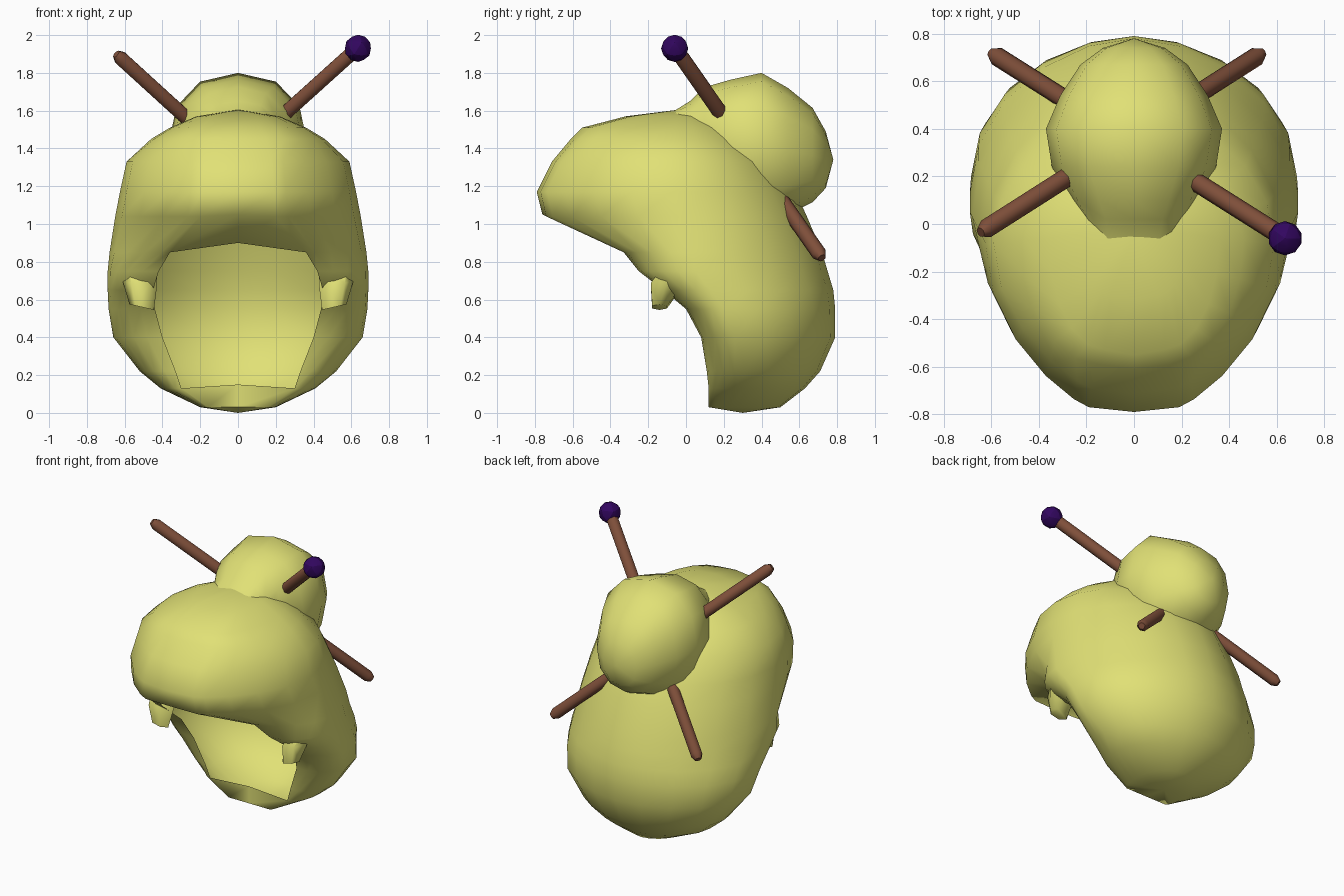
import bpy, bmesh, math
from mathutils import Vector

if "Cube" in bpy.data.objects:
    bpy.data.objects.remove(bpy.data.objects["Cube"])


def material(name, rgb):
    m = bpy.data.materials.new(name)
    m.diffuse_color = (*rgb, 1)
    m.use_nodes = True
    m.node_tree.nodes["Principled BSDF"].inputs["Base Color"].default_value = m.diffuse_color
    return m


YELLOW = material("straw yellow", (0.75, 0.75, 0.18))
BROWN = material("wood brown", (0.21, 0.078, 0.042))
PURPLE = material("deep purple", (0.032, 0.002, 0.115))


def finish(name, bm, mat, angle):
    bmesh.ops.recalc_face_normals(bm, faces=bm.faces)
    me = bpy.data.meshes.new(name)
    bm.to_mesh(me)
    bm.free()
    ob = bpy.data.objects.new(name, me)
    bpy.context.collection.objects.link(ob)
    me.materials.append(mat)
    bpy.ops.object.select_all(action='DESELECT')
    ob.select_set(True)
    bpy.context.view_layer.objects.active = ob
    bpy.ops.object.shade_smooth_by_angle(angle=math.radians(angle))
    return ob


# Hair shell: horizontal rings, open at the face
# z, back y, widest y, half width, rim x, rim y, front centre (y, z) or None
LEVELS = [
    (0.03, 0.50, 0.28, 0.20, 0.16, 0.12, (0.12, 0.03)),
    (0.13, 0.63, 0.32, 0.41, 0.30, 0.12, (0.12, 0.15)),
    (0.22, 0.71, 0.32, 0.52, 0.33, 0.11, None),
    (0.40, 0.79, 0.26, 0.66, 0.40, 0.08, None),
    (0.55, 0.79, 0.20, 0.685, 0.44, 0.00, None),
    (0.65, 0.78, 0.13, 0.69, 0.45, -0.12, None),
    (0.75, 0.75, 0.05, 0.69, 0.42, -0.25, None),
    (0.85, 0.72, 0.03, 0.68, 0.36, -0.33, (-0.38, 0.90)),
    (1.04, 0.64, -0.03, 0.65, 0.20, -0.74, (-0.76, 1.05)),
    (1.17, 0.58, -0.08, 0.625, 0.19, -0.77, (-0.79, 1.17)),
    (1.33, 0.47, -0.08, 0.59, 0.18, -0.69, (-0.71, 1.33)),
    (1.45, 0.34, -0.07, 0.46, 0.15, -0.59, (-0.61, 1.45)),
    (1.51, 0.26, -0.06, 0.36, 0.12, -0.53, (-0.55, 1.51)),
    (1.57, 0.14, -0.04, 0.22, 0.10, -0.30, (-0.32, 1.57)),
]
Q = 5
bm = bmesh.new()
rings = []
for z, yb, yc, hw, xr, yr, front in LEVELS:
    half = []
    e = 1.65 if 0.8 < z < 1.4 else 1.0      # flatter sides on the fringe
    for i in range(Q):                      # rim round to the side
        a = math.pi / 2 * (1 - i / Q)
        half.append((xr + (hw - xr) * math.cos(a) ** e, yc + (yr - yc) * math.sin(a)))
    for i in range(Q):                      # side round to the back
        a = math.pi / 2 * i / Q
        half.append((hw * math.cos(a) ** 1.1, yc + (yb - yc) * math.sin(a)))
    pts = half + [(0, yb)] + [(-x, y) for x, y in reversed(half)]
    ring = [bm.verts.new((x, y, z)) for x, y in pts]
    ring.append(bm.verts.new((0, *front)) if front else None)
    rings.append(ring)
for lo, hi in zip(rings, rings[1:]):
    for i in range(len(lo)):
        j = (i + 1) % len(lo)
        quad = (lo[i], lo[j], hi[j], hi[i])
        if None not in quad:
            bm.faces.new(quad)
for ring, pole in ((rings[0], (0, 0.30, 0.0)), (rings[-1], (0, -0.04, 1.605))):
    p = bm.verts.new(pole)
    for i in range(len(ring)):
        bm.faces.new((ring[i], ring[(i + 1) % len(ring)], p))
finish("hair_shell", bm, YELLOW, 70)

# Small side locks beside the face
for side, label in ((1, "right"), (-1, "left")):
    bm = bmesh.new()
    loops = []
    for x, y, z, rx, ry in ((0.53, -0.05, 0.75, 0.10, 0.10), (0.52, -0.10, 0.68, 0.09, 0.10),
                            (0.51, -0.14, 0.56, 0.065, 0.045)):
        loops.append([bm.verts.new((side * (x + rx * math.cos(k * math.tau / 6)),
                                    y + ry * math.sin(k * math.tau / 6),
                                    z + 0.015 * math.cos(k * math.tau / 6))) for k in range(6)])
    for a, b in zip(loops, loops[1:]):
        for k in range(6):
            bm.faces.new((a[k], a[(k + 1) % 6], b[(k + 1) % 6], b[k]))
    bm.faces.new(loops[-1])
    finish(label + "_side_lock", bm, YELLOW, 62)

# Bun: rounded at the back, with a tapered neck running into the crown
# y, centre z, half width, half height of each section
SECTIONS = [(-0.06, 1.50, 0.20, 0.10), (0.02, 1.48, 0.22, 0.17), (0.10, 1.45, 0.27, 0.275),
            (0.24, 1.42, 0.345, 0.345), (0.40, 1.41, 0.37, 0.39), (0.54, 1.385, 0.31, 0.335),
            (0.67, 1.365, 0.225, 0.25), (0.74, 1.34, 0.13, 0.15)]
bm = bmesh.new()
N = 12


def rounded(v):                             # slightly boxy circle
    return math.copysign(abs(v) ** 0.88, v)


loops = [[bm.verts.new((w * rounded(math.cos(k * math.tau / N)), y,
                        cz + h * rounded(math.sin(k * math.tau / N))))
          for k in range(N)] for y, cz, w, h in SECTIONS]
for a, b in zip(loops, loops[1:]):
    for k in range(N):
        bm.faces.new((a[k], a[(k + 1) % N], b[(k + 1) % N], b[k]))
tip = bm.verts.new((0, 0.78, 1.34))
for k in range(N):
    bm.faces.new((loops[-1][k], loops[-1][(k + 1) % N], tip))
# drop the part buried deep inside the shell
buried = [f for f in bm.faces
          if 0.64 * f.calc_center_median().y + 0.77 * (f.calc_center_median().z - 1.61) < -0.15]
bmesh.ops.delete(bm, geom=buried, context='FACES')
finish("hair_bun", bm, YELLOW, 75)


# Crossed hair sticks with tapered ends
def stick(name, a, b, r=0.04, n=8):
    a, b = Vector(a), Vector(b)
    rot = (b - a).to_track_quat('Z', 'Y')
    length = (b - a).length
    bm = bmesh.new()
    loops = []
    for t, s in ((0, 0.55), (0.035, 1), (length - 0.035, 1), (length, 0.55)):
        loops.append([bm.verts.new(a + rot @ Vector((r * s * math.cos(k * math.tau / n),
                                                     r * s * math.sin(k * math.tau / n), t)))
                      for k in range(n)])
    for p, q in zip(loops, loops[1:]):
        for k in range(n):
            bm.faces.new((p[k], p[(k + 1) % n], q[(k + 1) % n], q[k]))
    bm.faces.new(loops[0])
    bm.faces.new(loops[-1])
    finish(name, bm, BROWN, 50)


stick("hair_stick_with_bead", (0.62, -0.05, 1.92), (-0.60, 0.72, 0.82))
stick("hair_stick_plain", (-0.645, -0.035, 1.90), (0.54, 0.72, 0.82))

# Bead on the stick end
bm = bmesh.new()
bmesh.ops.create_icosphere(bm, subdivisions=2, radius=0.072)
bmesh.ops.translate(bm, verts=bm.verts, vec=(0.635, -0.06, 1.93))
finish("bead", bm, PURPLE, 20)
